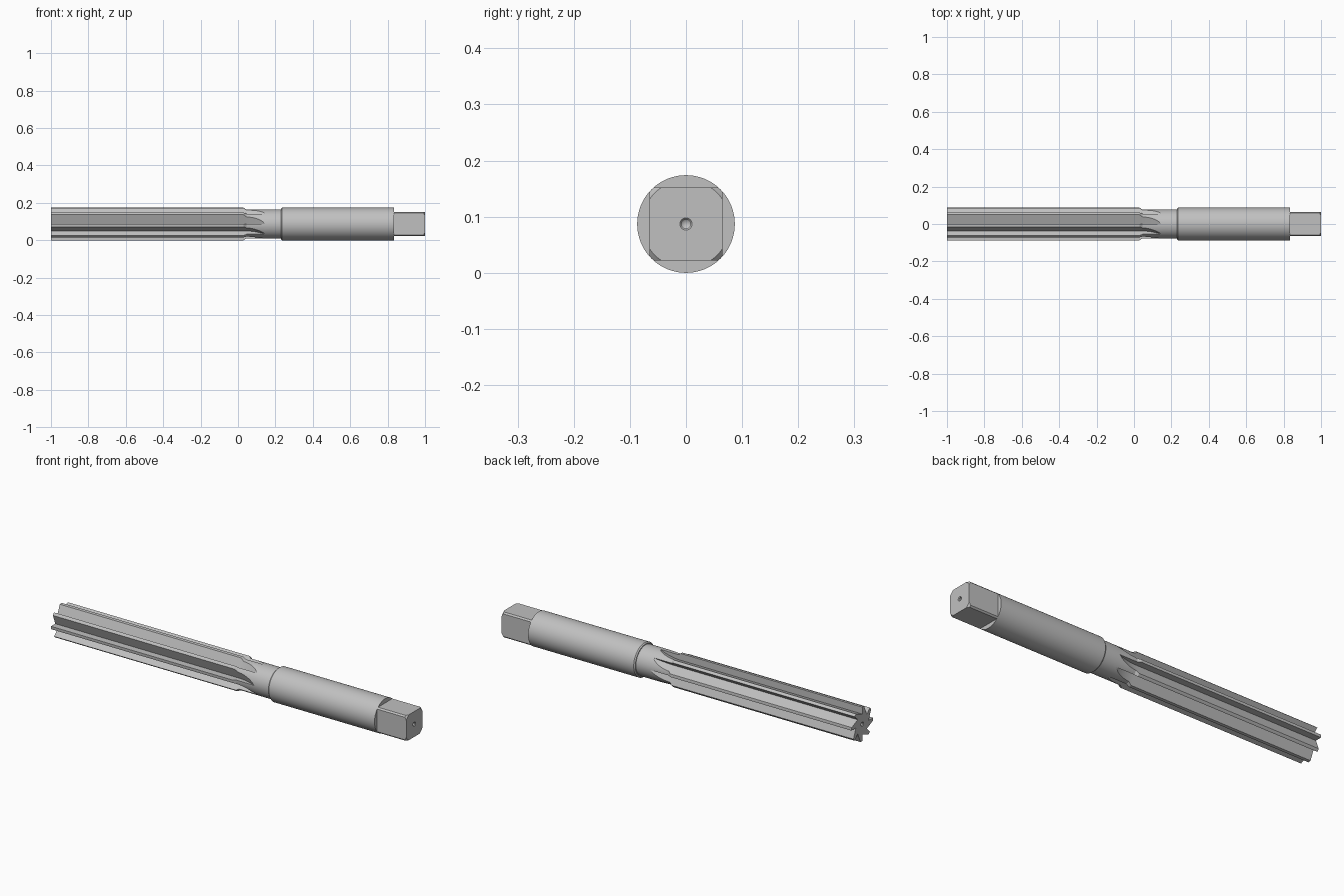
import bpy, bmesh, math
from mathutils import Matrix, Vector

if "Cube" in bpy.data.objects:
    bpy.data.objects.remove(bpy.data.objects["Cube"])

R = 0.087          # outer radius
NECK = 0.0775      # neck radius
FLAT = 0.065       # half width of the square drive
TEETH = 8
AXIS = Vector((0, 0, R))

steel = bpy.data.materials.new("steel_grey")
steel.use_nodes = True
steel.diffuse_color = (0.53, 0.53, 0.53, 1)
steel.node_tree.nodes["Principled BSDF"].inputs["Base Color"].default_value = (0.53, 0.53, 0.53, 1)


def finish(bm, name):
    """Turn a bmesh around the x axis into an object on the tool axis."""
    bmesh.ops.remove_doubles(bm, verts=bm.verts, dist=1e-5)
    bmesh.ops.recalc_face_normals(bm, faces=bm.faces)
    mesh = bpy.data.meshes.new(name)
    bm.to_mesh(mesh)
    bm.free()
    obj = bpy.data.objects.new(name, mesh)
    obj.location = AXIS
    bpy.context.collection.objects.link(obj)
    mesh.materials.append(steel)
    return obj


def lathe(name, profile, steps=96):
    """Revolve (x, radius) points around the x axis."""
    bm = bmesh.new()
    verts = [bm.verts.new((x, 0, r)) for x, r in profile]
    edges = [bm.edges.new(pair) for pair in zip(verts, verts[1:])]
    bmesh.ops.spin(bm, geom=verts + edges, cent=(0, 0, 0), axis=(1, 0, 0),
                   angle=math.tau, steps=steps, use_duplicate=False)
    return finish(bm, name)


def select(obj):
    bpy.ops.object.select_all(action='DESELECT')
    obj.select_set(True)
    bpy.context.view_layer.objects.active = obj


def cut(obj, cutter):
    mod = obj.modifiers.new("cut", 'BOOLEAN')
    mod.operation = 'DIFFERENCE'
    mod.solver = 'EXACT'
    mod.object = cutter
    select(obj)
    bpy.ops.object.modifier_apply(modifier=mod.name)
    bpy.data.objects.remove(cutter)


# Fluted body with neck and centre hole
body = lathe("fluted_body", [
    (-0.97, 0), (-0.976, 0.008), (-0.997, 0.008), (-1, 0.011), (-1, R),
    (0.03, R), (0.045, NECK), (0.236, NECK), (0.236, 0)])

# Flute cutters: radial cutting face, sloping back, rounded run-out
ROOT = 0.052
WHEEL = 0.28
stations = [(-1.05, 0)]
for i in range(13):
    t = 0.155 * i / 12
    stations.append((0.03 + t, WHEEL - math.sqrt(WHEEL ** 2 - t ** 2)))
bm = bmesh.new()
for k in range(TEETH):
    turn = Matrix.Rotation(k * math.tau / TEETH, 3, 'X')
    rings = []
    for x, lift in stations:
        section = [(ROOT, 0), (0.14, 0), (0.0786, 0.0686)]
        rings.append([bm.verts.new(turn @ Vector((x, -out - lift, up)))
                      for out, up in section])
    for a, b in zip(rings, rings[1:]):
        for i in range(3):
            j = (i + 1) % 3
            bm.faces.new((a[i], a[j], b[j], b[i]))
    bm.faces.new(rings[0])
    bm.faces.new(rings[-1])
cut(body, finish(bm, "flute_cutter"))

# Plain round shank
shank = lathe("shank", [
    (0.23, 0), (0.23, 0.082), (0.236, R), (0.835, R), (0.835, 0)])

# Square drive with chamfered end and centre hole
drive = lathe("square_drive", [
    (0.83, 0), (0.83, R), (0.992, R), (1, 0.0785), (1, 0.011),
    (0.997, 0.008), (0.976, 0.008), (0.97, 0)])
bm = bmesh.new()
for k in range(4):
    turn = Matrix.Rotation(k * math.tau / 4, 4, 'X')
    place = Matrix.Translation((0.95, 0, FLAT + 0.05))
    size = Matrix.Diagonal((0.3, 0.126, 0.1, 1))
    bmesh.ops.create_cube(bm, size=1, matrix=turn @ place @ size)
cut(drive, finish(bm, "flat_cutter"))

# Smooth round surfaces, crisp edges
for obj in (body, shank, drive):
    select(obj)
    bpy.ops.object.shade_smooth_by_angle(angle=math.radians(25))
